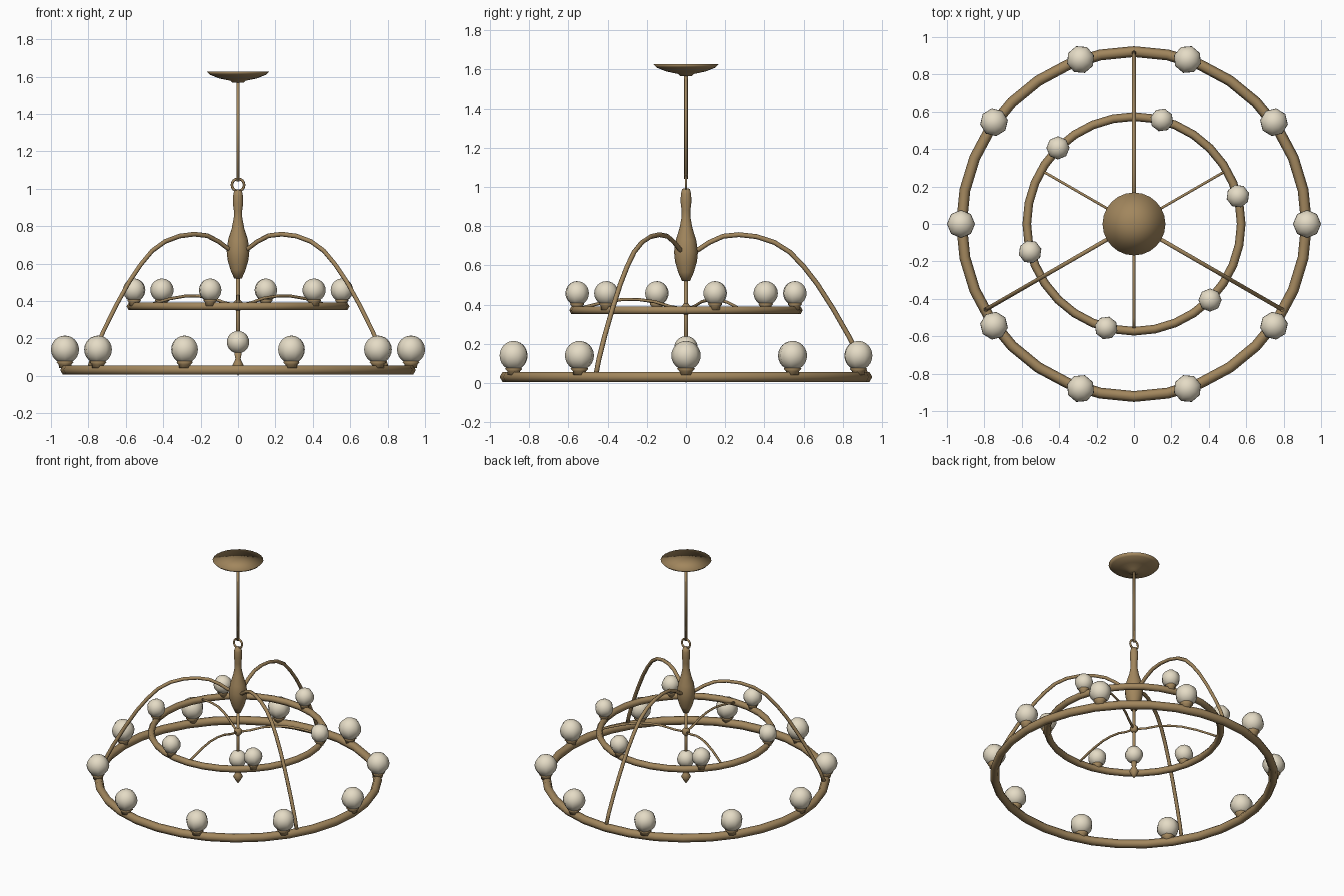
import bpy, bmesh
from math import sin, cos, pi, radians
from mathutils import Matrix

if "Cube" in bpy.data.objects:
    bpy.data.objects.remove(bpy.data.objects["Cube"])

def material(name, col):
    m = bpy.data.materials.new(name)
    m.diffuse_color = (*col, 1)
    m.use_nodes = True
    m.node_tree.nodes["Principled BSDF"].inputs["Base Color"].default_value = m.diffuse_color
    return m

BRASS = material("aged_brass", (0.36, 0.24, 0.11))
GLASS = material("cream_glass", (0.78, 0.71, 0.56))

def finish(name, bm, mat):
    bmesh.ops.recalc_face_normals(bm, faces=bm.faces[:])
    for f in bm.faces:
        f.smooth = True
    me = bpy.data.meshes.new(name)
    bm.to_mesh(me)
    bm.free()
    me.materials.append(mat)
    ob = bpy.data.objects.new(name, me)
    bpy.context.collection.objects.link(ob)
    return ob

def lathe(name, profile, seg, loc=(0, 0, 0), rot=0.0):
    """Revolve (radius, z) points around z and close both ends."""
    bm = bmesh.new()
    rings = [[bm.verts.new((r * cos(2 * pi * i / seg), r * sin(2 * pi * i / seg), z))
              for i in range(seg)] for r, z in profile]
    for a, b in zip(rings, rings[1:]):
        for i in range(seg):
            j = (i + 1) % seg
            bm.faces.new((a[i], a[j], b[j], b[i]))
    for ring in (rings[0], rings[-1]):
        bmesh.ops.poke(bm, faces=[bm.faces.new(ring)])
    bmesh.ops.remove_doubles(bm, verts=bm.verts[:], dist=1e-5)
    ob = finish(name, bm, BRASS)
    ob.location = loc
    ob.rotation_euler.z = rot
    return ob

def torus(name, R, r, seg, sides, z, upright=False):
    bm = bmesh.new()
    g = []
    for i in range(seg):
        a = 2 * pi * i / seg
        g.append([bm.verts.new(((R + r * cos(t)) * cos(a), (R + r * cos(t)) * sin(a), r * sin(t)))
                  for t in (2 * pi * k / sides for k in range(sides))])
    for i in range(seg):
        for k in range(sides):
            n, m = (i + 1) % seg, (k + 1) % sides
            bm.faces.new((g[i][k], g[n][k], g[n][m], g[i][m]))
    ob = finish(name, bm, BRASS)
    ob.location.z = z
    if upright:
        ob.rotation_euler.x = pi / 2
    return ob

def globe(name, r, loc, rot=0.0):
    bm = bmesh.new()
    bmesh.ops.create_uvsphere(bm, u_segments=8, v_segments=12, radius=r)
    ob = finish(name, bm, GLASS)
    ob.location = loc
    ob.rotation_euler.z = rot

def curved_bar(name, pts, r, angle, sides=6):
    """Sweep a round bar along (radius, z) points in a vertical plane."""
    bm = bmesh.new()
    rings = []
    for i, (x, z) in enumerate(pts):
        p, q = pts[max(i - 1, 0)], pts[min(i + 1, len(pts) - 1)]
        tx, tz = q[0] - p[0], q[1] - p[1]
        d = (tx * tx + tz * tz) ** 0.5
        nx, nz = -tz / d, tx / d
        rings.append([bm.verts.new((x + nx * r * cos(t), r * sin(t), z + nz * r * cos(t)))
                      for t in (2 * pi * k / sides for k in range(sides))])
    for a, b in zip(rings, rings[1:]):
        for k in range(sides):
            m = (k + 1) % sides
            bm.faces.new((a[k], a[m], b[m], b[k]))
    bm.faces.new(rings[0])
    bm.faces.new(rings[-1])
    bmesh.ops.rotate(bm, verts=bm.verts[:], matrix=Matrix.Rotation(angle, 3, 'Z'))
    finish(name, bm, BRASS)

# Ceiling canopy, hanging rod and loop
lathe("canopy", [(0.03, 1.568), (0.042, 1.578), (0.10, 1.59), (0.15, 1.61), (0.168, 1.628)], 24)
lathe("hanging_rod", [(0.009, 1.04), (0.009, 1.58)], 8)
torus("hanging_loop", 0.033, 0.007, 16, 6, 1.02, upright=True)

# Turned central body
lathe("central_body", [(0.02, 0.52), (0.04, 0.565), (0.056, 0.62), (0.061, 0.67), (0.052, 0.73),
                       (0.033, 0.79), (0.022, 0.85), (0.022, 0.88), (0.028, 0.925),
                       (0.026, 0.965), (0.02, 0.99), (0.0, 0.995)], 16)

# Lower stem, spoke hub, centre globe and finial
lathe("lower_stem", [(0.011, 0.10), (0.011, 0.53)], 8)
lathe("spoke_hub", [(0.012, 0.35), (0.026, 0.365), (0.026, 0.39), (0.012, 0.405)], 10)
globe("centre_globe", 0.06, (0, 0, 0.18))
lathe("finial", [(0.0, 0.0), (0.018, 0.025), (0.032, 0.052), (0.022, 0.072),
                 (0.014, 0.09), (0.02, 0.125)], 10)

# Two rings
torus("outer_ring", 0.922, 0.029, 32, 6, 0.031)
torus("inner_ring", 0.573, 0.023, 32, 6, 0.371)

# Globes seated on cups round each ring
def lights(tag, count, R, start, z_cup, r, z_globe):
    s = r / 0.075
    for i in range(count):
        a = start + 2 * pi * i / count
        x, y = R * cos(a), R * sin(a)
        lathe(f"{tag}_cup_{i}", [(0.032 * s, -0.01), (0.034 * s, 0.008), (0.046 * s, 0.02),
                                 (0.034 * s, 0.034)], 8, (x, y, z_cup), a)
        globe(f"{tag}_globe_{i}", r, (x, y, z_globe), a)

lights("outer", 10, 0.925, 0, 0.052, 0.075, 0.14)
lights("inner", 6, 0.575, radians(15), 0.383, 0.062, 0.458)

# Sweeping arms to the outer ring and shallow spokes to the inner ring
ARM = [(0.03, 0.665), (0.07, 0.685), (0.12, 0.718), (0.19, 0.749), (0.27, 0.757), (0.36, 0.747),
       (0.45, 0.718), (0.53, 0.668), (0.60, 0.595), (0.67, 0.505), (0.75, 0.38),
       (0.83, 0.24), (0.89, 0.12), (0.92, 0.04)]
SPOKE = [(0.0, 0.375), (0.08, 0.39), (0.16, 0.415), (0.24, 0.426), (0.32, 0.427),
         (0.42, 0.412), (0.50, 0.392), (0.57, 0.372)]
for i in range(3):
    curved_bar(f"arm_{i}", ARM, 0.0125, radians(90 + 120 * i))
    curved_bar(f"spoke_{i}", SPOKE, 0.008, radians(30 + 120 * i))
